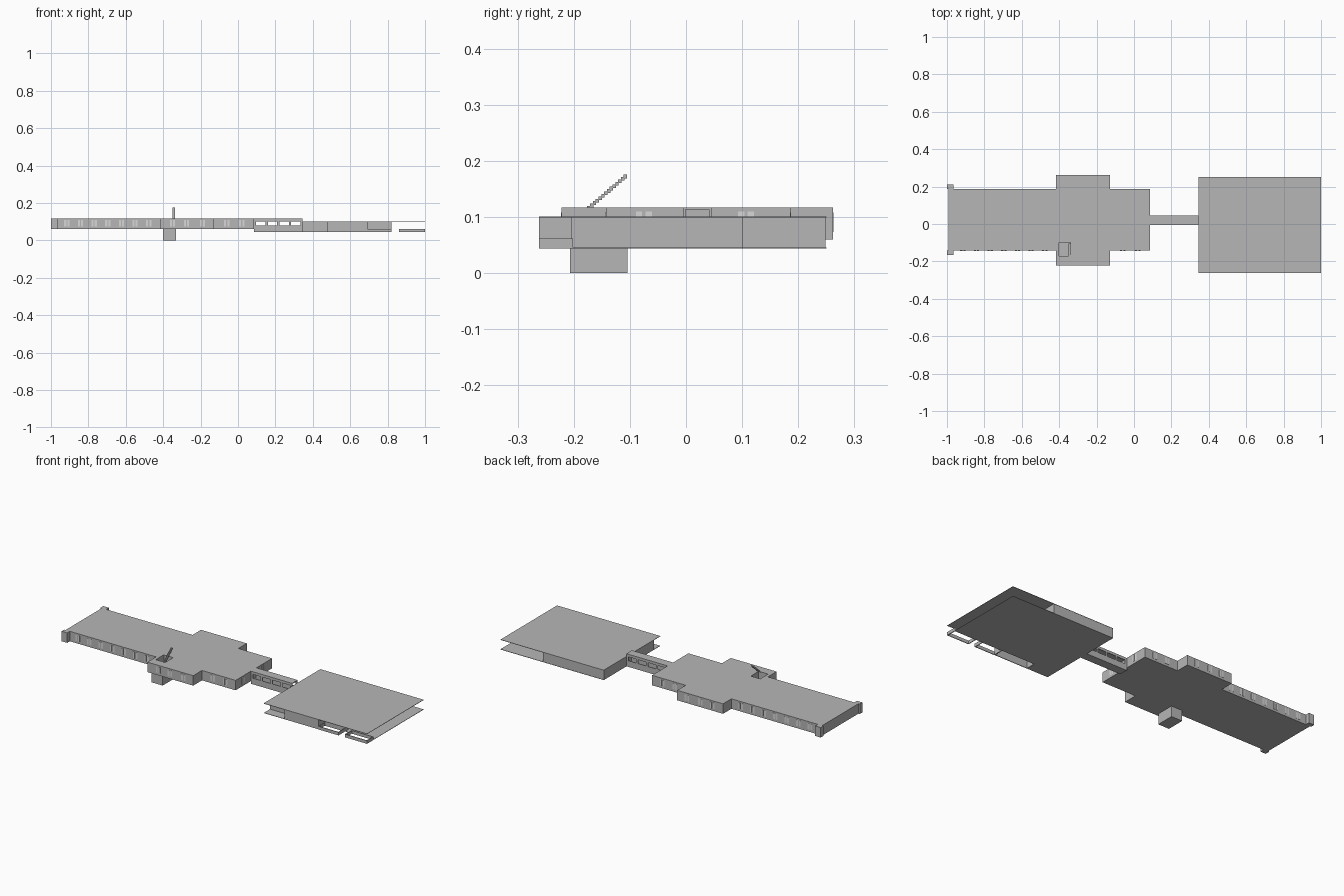
import bpy, bmesh

if "Cube" in bpy.data.objects:
    bpy.data.objects.remove(bpy.data.objects["Cube"])


def material(name, v):
    m = bpy.data.materials.new(name)
    m.diffuse_color = (v, v, v, 1)
    m.use_nodes = True
    m.node_tree.nodes["Principled BSDF"].inputs["Base Color"].default_value = m.diffuse_color
    return m


GREY = material("concrete_grey", 0.47)
PALE = material("pale_glass", 0.68)


def finish(name, bm, mat):
    me = bpy.data.meshes.new(name)
    bmesh.ops.recalc_face_normals(bm, faces=bm.faces)
    bm.to_mesh(me)
    bm.free()
    me.materials.append(mat)
    ob = bpy.data.objects.new(name, me)
    bpy.context.collection.objects.link(ob)
    return ob


def add_box(bm, x0, x1, y0, y1, z0, z1):
    vs = bmesh.ops.create_cube(bm, size=1)["verts"]
    for v in vs:
        v.co.x = x1 if v.co.x > 0 else x0
        v.co.y = y1 if v.co.y > 0 else y0
        v.co.z = z1 if v.co.z > 0 else z0


def boxes(name, specs, mat=GREY):
    bm = bmesh.new()
    for s in specs:
        add_box(bm, *s)
    return finish(name, bm, mat)


def prism(name, outline, z0, z1):
    bm = bmesh.new()
    f = bm.faces.new([bm.verts.new((x, y, z0)) for x, y in outline])
    up = bmesh.ops.extrude_face_region(bm, geom=[f])["geom"]
    for v in up:
        if isinstance(v, bmesh.types.BMVert):
            v.co.z = z1
    return finish(name, bm, GREY)


# Long hall with the wider cross block
B, T = 0.06, 0.117
hall = prism("main_hall", [
    (-0.992, -0.143), (-0.418, -0.143), (-0.418, -0.222), (-0.128, -0.222),
    (-0.128, -0.143), (0.085, -0.143), (0.085, 0.186), (-0.128, 0.186),
    (-0.128, 0.262), (-0.418, 0.262), (-0.418, 0.186), (-0.992, 0.186)], B, T)

# Stair opening cut through the hall roof
cutter = boxes("stair_opening_cutter", [(-0.40, -0.34, -0.172, -0.10, 0.07, 0.15)])
cutter.hide_render = True
cutter.hide_set(True)
mod = hall.modifiers.new("stair_opening", "BOOLEAN")
mod.object = cutter
mod.operation = "DIFFERENCE"
mod.solver = "EXACT"

# End buttresses
boxes("end_buttresses", [(-1.0, -0.965, -0.167, -0.143, B, T),
                         (-1.0, -0.965, 0.186, 0.21, B, T)])

# Entrance shaft below the hall
boxes("lower_shaft", [(-0.402, -0.332, -0.207, -0.104, 0, B)])

# Thin roof stair, rising towards the back
N = 14
boxes("roof_stair", [(-0.35, -0.338, -0.176 + i * 0.005, -0.170 + i * 0.005,
                      0.113 + i * 0.0043, 0.1195 + i * 0.0043) for i in range(N)])

# Window panes in pairs, front and back
panes = []


def pair_x(x, y):
    for dx in (-0.014, 0.003):
        panes.append((x + dx, x + dx + 0.011, y - 0.0012, y + 0.0012, 0.073, 0.108))


for y in (-0.143, 0.186):
    for i in range(7):
        pair_x(-0.915 + i * 0.073, y)
    for x in (-0.06, 0.02):
        pair_x(x, y)
for y in (-0.222, 0.262):
    for x in (-0.35, -0.275, -0.19):
        pair_x(x, y)
for y in (-0.075, 0.107):
    for dy in (-0.014, 0.003):
        panes.append((0.0838, 0.0862, y + dy, y + dy + 0.011, 0.073, 0.11))
boxes("window_panes", panes, PALE)

# Linking corridor with open windows along both sides
X0, X1, Y0, Y1 = 0.085, 0.346, -0.005, 0.045
link = [(X0, X1, Y0, Y1, 0.045, 0.049), (X0, X1, Y0, Y1, 0.113, T)]
for y in (Y0, Y1 - 0.004):
    link.append((X0, X1, y, y + 0.004, 0.049, 0.080))
    link.append((X0, X1, y, y + 0.004, 0.102, 0.113))
    for i in range(5):
        x = X0 + i * (X1 - X0 - 0.012) / 4
        link.append((x, x + 0.012, y, y + 0.004, 0.080, 0.102))
boxes("link_corridor", link)

# Pavilion: thin floor and roof plates
prism("pavilion_floor", [(0.346, -0.26), (0.48, -0.26), (0.48, -0.203),
                         (1.0, -0.203), (1.0, 0.25), (0.346, 0.25)], 0.044, 0.046)
boxes("pavilion_roof", [(0.346, 1.0, -0.262, 0.25, 0.099, 0.101)])

# Pavilion walls following a stepped plan
plan = [(0.348, 0.247), (0.348, -0.203), (0.48, -0.203), (0.48, -0.26),
        (0.69, -0.26), (0.69, -0.203), (0.82, -0.203), (0.82, 0.1),
        (0.73, 0.1), (0.73, 0.247)]
walls, t = [], 0.002
for (xa, ya), (xb, yb) in zip(plan, plan[1:] + plan[:1]):
    walls.append((min(xa, xb) - t, max(xa, xb) + t,
                  min(ya, yb) - t, max(ya, yb) + t, 0.045, 0.1))
boxes("pavilion_walls", walls)

# Low open planters along the front edge
rims = []
for xa, xb in ((0.69, 0.82), (0.86, 1.0)):
    rims += [(xa, xb, -0.262, -0.258, 0.044, 0.062),
             (xa, xb, -0.205, -0.201, 0.044, 0.062),
             (xa, xa + 0.004, -0.262, -0.201, 0.044, 0.062),
             (xb - 0.004, xb, -0.262, -0.201, 0.044, 0.062)]
boxes("low_planters", rims)
